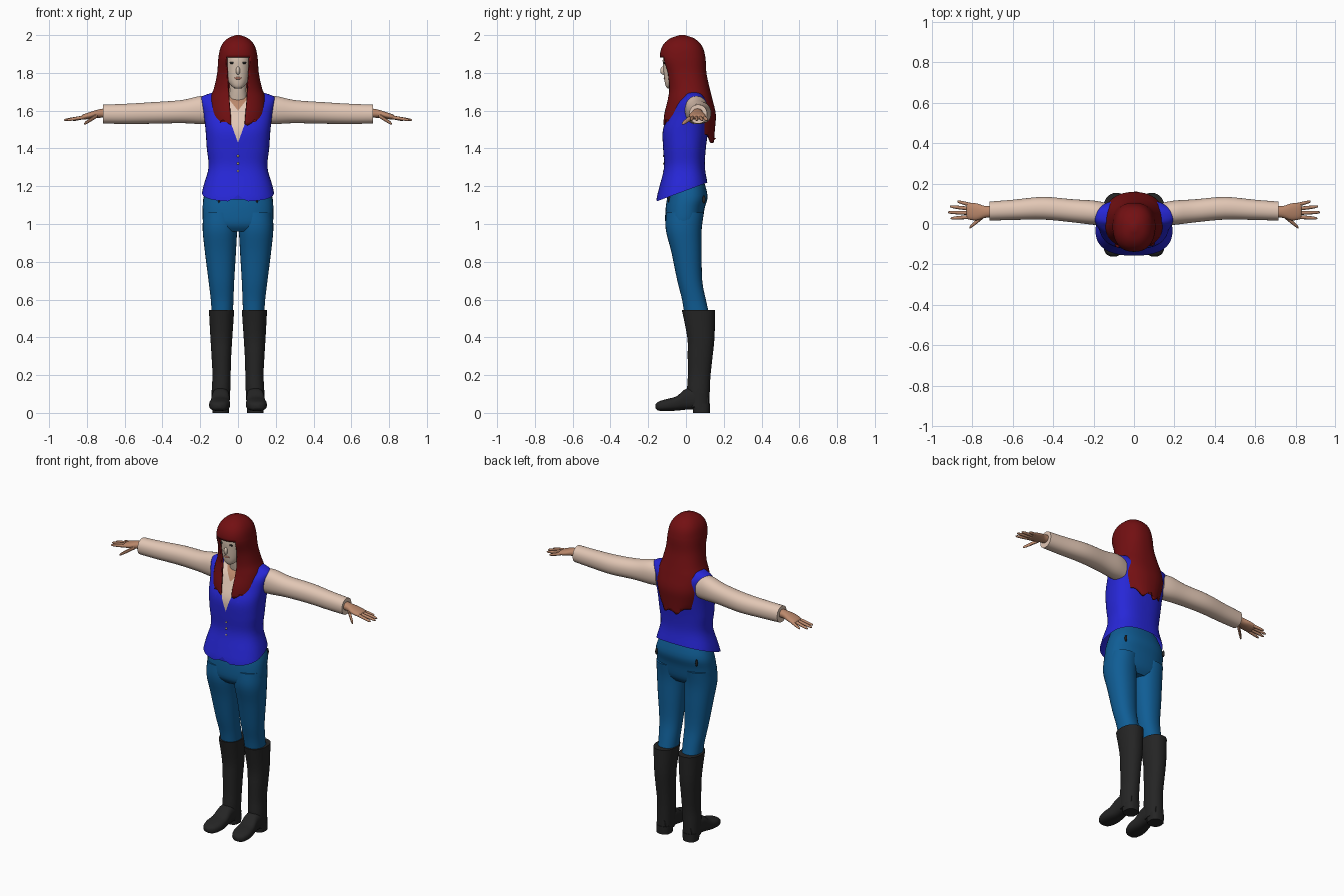
import bpy, bmesh, math
from mathutils import Vector

if "Cube" in bpy.data.objects:
    bpy.data.objects.remove(bpy.data.objects["Cube"])


def material(name, rgb):
    m = bpy.data.materials.new(name)
    m.diffuse_color = (*rgb, 1)
    m.use_nodes = True
    m.node_tree.nodes["Principled BSDF"].inputs["Base Color"].default_value = m.diffuse_color
    return m


HAIR = material("dark_red_hair", (0.17, 0.005, 0.006))
VEST = material("blue_vest", (0.02, 0.02, 0.68))
SHIRT = material("peach_shirt", (0.76, 0.57, 0.46))
SKIN = material("tan_skin", (0.50, 0.25, 0.15))
FACE = material("pale_face", (0.70, 0.56, 0.45))
PANTS = material("denim_blue", (0.005, 0.11, 0.30))
BOOTS = material("black_leather", (0.018, 0.018, 0.018))
LIPS = material("lip_brown", (0.42, 0.17, 0.12))
GOLD = material("pale_gold", (0.65, 0.5, 0.2))


def finish(name, bm, mats, mirror):
    bmesh.ops.recalc_face_normals(bm, faces=bm.faces)
    me = bpy.data.meshes.new(name)
    bm.to_mesh(me)
    bm.free()
    for m in mats:
        me.materials.append(m)
    ob = bpy.data.objects.new(name, me)
    bpy.context.collection.objects.link(ob)
    if mirror:
        ob.modifiers.new("Mirror", 'MIRROR').use_mirror_merge = False
    return ob


def smooth_rows(rows, sub):
    """Catmull-Rom interpolation through the section rows."""
    out = []
    for i in range(len(rows) - 1):
        a, b, c, d = (rows[max(0, min(len(rows) - 1, i + k))] for k in (-1, 0, 1, 2))
        for s in range(sub):
            t = s / sub
            out.append([0.5 * (2 * q + (r - p) * t + (2 * p - 5 * q + 4 * r - w) * t * t
                        + (3 * q - p - 3 * r + w) * t ** 3) for p, q, r, w in zip(a, b, c, d)])
    return out + [list(rows[-1])]


def loft(name, mats, axis, rows, n=2.2, seg=32, sub=4, mirror=False, edit=None):
    """Rows: position on axis, two centre coordinates, two radii (in x,y,z order)."""
    bm = bmesh.new()
    rings = []
    for t, a, b, ra, rb in smooth_rows(rows, sub):
        ring = []
        for i in range(seg):
            ang = 2 * math.pi * i / seg
            c, s = math.cos(ang), math.sin(ang)
            u = a + ra * math.copysign(abs(c) ** (2 / n), c)
            v = b + rb * math.copysign(abs(s) ** (2 / n), s)
            ring.append(bm.verts.new({'x': (t, u, v), 'y': (u, t, v), 'z': (u, v, t)}[axis]))
        rings.append(ring)
    for r0, r1 in zip(rings, rings[1:]):
        for i in range(seg):
            j = (i + 1) % seg
            bm.faces.new((r0[i], r0[j], r1[j], r1[i]))
    bm.faces.new(rings[0])
    bm.faces.new(rings[-1])
    if edit:
        edit(bm)
    return finish(name, bm, mats, mirror)


def ball(name, mat, loc, scale, mirror=False):
    bm = bmesh.new()
    bmesh.ops.create_uvsphere(bm, u_segments=16, v_segments=10, radius=1)
    for v in bm.verts:
        v.co = Vector(loc) + v.co * Vector(scale)
    return finish(name, bm, [mat], mirror)


def cut(bm, co, no, clear=False):
    bmesh.ops.bisect_plane(bm, geom=bm.verts[:] + bm.edges[:] + bm.faces[:],
                           plane_co=co, plane_no=no, clear_outer=clear)


# Vest: slanted open hem with a front notch, and a V neck showing shirt and skin
def shape_vest(bm):
    cut(bm, (0, -0.155, 1.12), (0, 0.37, -1), True)
    for v in bm.verts:
        if v.is_boundary and v.co.y < 0 and abs(v.co.x) < 0.045:
            v.co.z += 0.035 * (1 - abs(v.co.x) / 0.045)
    for s in (1, -1):
        cut(bm, (0, 0, 1.43), (s, 0, -0.36))
        cut(bm, (0, 0, 1.60), (s, 0, -0.8))
    for f in bm.faces:
        c = f.calc_center_median()
        if c.y < 0.03 and abs(c.x) < 0.36 * (c.z - 1.43):
            f.material_index = 2 if abs(c.x) < 0.8 * (c.z - 1.60) else 1


vest = loft("vest", [VEST, SHIRT, SKIN], 'z', [
    (1.06, 0, -.02, .195, .135), (1.13, 0, -.02, .196, .136), (1.2, 0, -.012, .183, .128),
    (1.3, 0, -.008, .156, .108), (1.4, 0, -.008, .165, .113), (1.5, 0, -.002, .172, .12),
    (1.58, 0, .018, .182, .106), (1.64, 0, .032, .195, .088), (1.675, 0, .04, .19, .06),
    (1.70, 0, .035, .12, .05), (1.72, 0, .02, .06, .045)], n=2.5, seg=64, edit=shape_vest)
for i in range(3):
    ball(f"button_{i}", GOLD, (0, -.117, 1.28 + .04 * i), (.006, .005, .006))

# Sleeves and hands
loft("sleeve", [SHIRT], 'x', [
    (.14, .05, 1.60, .055, .07), (.20, .056, 1.603, .06, .074), (.30, .065, 1.595, .057, .061),
    (.45, .078, 1.588, .056, .057), (.6, .07, 1.583, .05, .053), (.715, .064, 1.582, .047, .05)],
    mirror=True)
loft("palm", [SKIN], 'x', [
    (.70, .062, 1.588, .028, .025), (.74, .06, 1.584, .03, .022), (.78, .06, 1.576, .042, .018),
    (.82, .064, 1.566, .041, .014), (.83, .065, 1.564, .03, .008)], seg=20, mirror=True)


def finger(name, p, q, r):
    rows = [[a + (b - a) * k for a, b in zip(p, q)] + [r * w, r * w]
            for k, w in ((0, 1), (.5, .95), (.9, .7), (1, .2))]
    loft(name, [SKIN], 'x', rows, n=2, seg=10, sub=2, mirror=True)


for i, (y0, x1, y1) in enumerate([(.095, .875, .112), (.075, .912, .087),
                                  (.054, .922, .058), (.035, .908, .028)]):
    finger(f"finger_{i}", (.81, y0, 1.566), (x1, y1, 1.55), .0095)
finger("thumb", (.745, .04, 1.575), (.815, -.018, 1.53), .012)

# Trousers
loft("trouser_hips", [PANTS], 'z', [
    (1.24, 0, 0, .145, .09), (1.15, 0, .008, .18, .106), (1.08, 0, -.005, .187, .103),
    (1.0, 0, -.012, .183, .096), (.96, 0, -.012, .15, .07)], n=2.4)
loft("trouser_leg", [PANTS], 'z', [
    (1.06, .095, -.005, .088, .1), (.97, .096, -.012, .091, .095), (.85, .093, .003, .082, .08),
    (.7, .088, .02, .068, .066), (.6, .084, .042, .06, .063), (.52, .083, .058, .056, .066)],
    mirror=True)
for x in (.1, .14):
    ball(f"belt_loop_{int(x * 100)}", BOOTS, (x, -.088 if x < .12 else .095, 1.13),
         (.007, .008, .022), True)

# Boots
loft("boot_shaft", [BOOTS], 'z', [
    (.545, .087, .066, .067, .088), (.4, .088, .079, .058, .072), (.3, .088, .075, .052, .066),
    (.2, .087, .07, .048, .06), (.12, .09, .066, .049, .06), (.03, .092, .068, .046, .056)],
    mirror=True)
loft("boot_foot", [BOOTS], 'y', [
    (-.162, .102, .034, .012, .01), (-.145, .101, .036, .04, .024), (-.10, .098, .042, .055, .032),
    (-.05, .095, .05, .052, .038), (0, .092, .072, .047, .055), (.06, .091, .075, .045, .055),
    (.12, .091, .06, .03, .035)], n=2.6, mirror=True)
loft("boot_heel", [BOOTS], 'z', [(0, .092, .082, .043, .044), (.05, .092, .08, .045, .047)],
     n=2.6, mirror=True)

# Head, neck and face details
loft("neck", [FACE], 'z', [(1.64, 0, .015, .055, .05), (1.70, 0, .0, .045, .048),
                           (1.78, 0, -.01, .045, .05)])
loft("head", [FACE], 'z', [
    (1.718, 0, -.078, .016, .02), (1.73, 0, -.07, .034, .037), (1.76, 0, -.05, .054, .064),
    (1.82, 0, -.03, .067, .09), (1.88, 0, -.025, .07, .097), (1.93, 0, -.02, .06, .08),
    (1.97, 0, -.02, .03, .04)])
ball("nose", FACE, (0, -.121, 1.812), (.011, .015, .022))
ball("lips", LIPS, (0, -.113, 1.772), (.019, .005, .007))
ball("eye", BOOTS, (.029, -.114, 1.853), (.015, .005, .006), True)


# Hair: shell with a face opening, fringe, front locks and a long ragged back
def shape_hair(bm):
    cut(bm, (0, -.1, 1.53), (0, -.36, -1), True)
    cut(bm, (0, 0, 1.882), (0, 0, 1))
    for s in (1, -1):
        cut(bm, (s * .042, 0, 1.6), (s, 0, -.08))
    gap = [f for f in bm.faces if (c := f.calc_center_median()).y < 0 and c.z < 1.882
           and abs(c.x) < .042 + .08 * (c.z - 1.6)]
    bmesh.ops.delete(bm, geom=gap, context='FACES')
    for v in bm.verts:
        if v.is_boundary and v.co.z < 1.56:
            v.co.z += .014 * math.sin(v.co.x * 75 + 1) + .25 * max(0, abs(v.co.x) - .08)


hair = loft("hair", [HAIR], 'z', [
    (1.40, 0, .02, .10, .125), (1.50, 0, .016, .135, .137), (1.58, 0, .02, .152, .138),
    (1.66, 0, .02, .147, .12), (1.72, 0, .015, .127, .11), (1.80, 0, 0, .11, .108),
    (1.88, 0, -.017, .104, .12), (1.94, 0, -.02, .09, .106), (1.98, 0, -.02, .058, .068),
    (2.0, 0, -.02, .012, .014)], n=2.3, seg=64, edit=shape_hair)
hair.modifiers.new("Thickness", 'SOLIDIFY').thickness = .012

# Smooth shading with sharp rims
bpy.ops.object.select_all(action='SELECT')
bpy.context.view_layer.objects.active = vest
bpy.ops.object.shade_smooth_by_angle(angle=math.radians(45))
